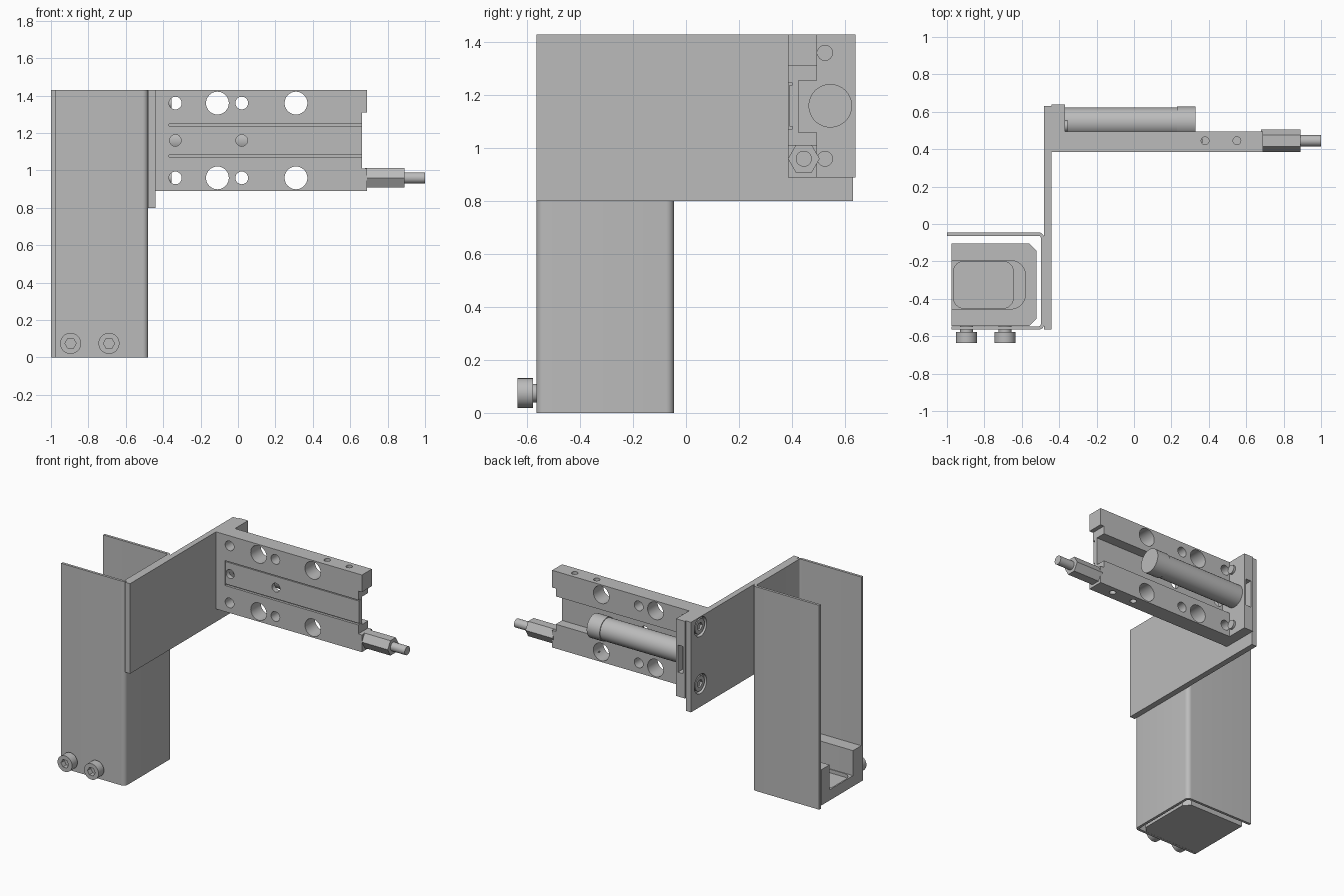
import bpy, bmesh, math
from mathutils import Vector

if "Cube" in bpy.data.objects:
    bpy.data.objects.remove(bpy.data.objects["Cube"])

metal = bpy.data.materials.new("grey metal")
metal.use_nodes = True
GREY = (0.5, 0.5, 0.5, 1)
metal.diffuse_color = GREY
metal.node_tree.nodes["Principled BSDF"].inputs["Base Color"].default_value = GREY


def prism(name, pts, axis, lo, hi):
    """Extrude a 2D outline along an axis; outline uses the other two axes in order."""
    bm = bmesh.new()

    def place(p, d):
        v = list(p)
        v.insert("xyz".index(axis), d)
        return bm.verts.new(v)
    a = [place(p, lo) for p in pts]
    b = [place(p, hi) for p in pts]
    bm.faces.new(a)
    bm.faces.new(b)
    for i in range(len(a)):
        j = (i + 1) % len(a)
        bm.faces.new((a[i], a[j], b[j], b[i]))
    bmesh.ops.recalc_face_normals(bm, faces=bm.faces)
    mesh = bpy.data.meshes.new(name)
    bm.to_mesh(mesh)
    bm.free()
    mesh.materials.append(metal)
    ob = bpy.data.objects.new(name, mesh)
    bpy.context.collection.objects.link(ob)
    return ob


def rod(name, centre, r, axis, lo, hi, sides=32):
    cx, cy = centre
    turn = [2 * math.pi * i / sides for i in range(sides)]
    return prism(name, [(cx + r * math.cos(t), cy + r * math.sin(t)) for t in turn], axis, lo, hi)


def box(name, x, y, z):
    return prism(name, [(x[0], y[0]), (x[1], y[0]), (x[1], y[1]), (x[0], y[1])], "z", *z)


def arc(cx, cy, r, start, end, n=6):
    """Points of an arc, angles in degrees."""
    angles = [math.radians(start + (end - start) * i / n) for i in range(n + 1)]
    return [(cx + r * math.cos(t), cy + r * math.sin(t)) for t in angles]


def cut(ob, cutters):
    for c in cutters:
        m = ob.modifiers.new("cut", "BOOLEAN")
        m.operation = "DIFFERENCE"
        m.solver = "EXACT"
        m.object = c
    bpy.context.view_layer.update()
    mesh = bpy.data.meshes.new_from_object(
        ob.evaluated_get(bpy.context.evaluated_depsgraph_get()))
    ob.modifiers.clear()
    ob.data = mesh
    for c in cutters:
        bpy.data.objects.remove(c)
    return ob


# Sheet metal channel, open towards -x
outline = ([(-1, -0.045)] + arc(-0.51, -0.075, 0.03, 90, 0) + arc(-0.51, -0.535, 0.03, 0, -90)
           + [(-0.975, -0.565), (-0.975, -0.547)] + arc(-0.51, -0.535, 0.012, -90, 0)
           + arc(-0.51, -0.075, 0.012, 0, 90) + [(-1, -0.063)])
prism("channel_column", outline, "z", 0, 1.43)

# Side arm plate with counterbored screw seats
SCREW_Y, LEVELS = 0.525, (0.96, 1.36)
arm = box("arm_plate", (-0.48, -0.44), (-0.565, 0.63), (0.8, 1.43))
cut(arm, [rod("bore", (SCREW_Y, z), 0.068, "x", -0.5, -0.455) for z in LEVELS])
for z in LEVELS:
    head = rod("arm_screw_head", (SCREW_Y, z), 0.052, "x", -0.475, -0.445)
    cut(head, [rod("socket", (SCREW_Y, z), 0.028, "x", -0.49, -0.46, 6)])
    tip = rod("arm_screw_tip", (SCREW_Y, z), 0.03, "x", -0.38, -0.355)

# Bottom insert block with stepped pocket open towards -x
block = prism("bottom_block", [(-0.975, -0.546), (-0.56, -0.546), (-0.52, -0.506), (-0.52, -0.145),
                               (-0.56, -0.105), (-0.975, -0.105)], "z", 0, 0.25)
pocket = ([(-1, -0.455)] + arc(-0.66, -0.375, 0.08, -90, 0)
          + arc(-0.66, -0.275, 0.08, 0, 90) + [(-1, -0.195)])
inner = (arc(-0.70, -0.395, 0.055, -90, 0) + arc(-0.70, -0.255, 0.055, 0, 90)
         + arc(-0.91, -0.255, 0.055, 90, 180) + arc(-0.91, -0.395, 0.055, 180, 270))
cut(block, [prism("pocket", pocket, "z", 0.075, 0.3), prism("inner", inner, "z", 0.05, 0.2)])

# Socket screws at the foot of the front wall
for x in (-0.895, -0.69):
    head = rod("foot_screw_head", (x, 0.075), 0.056, "y", -0.637, -0.577)
    cut(head, [rod("socket", (x, 0.075), 0.03, "y", -0.66, -0.6, 6)])
    rod("foot_screw_shank", (x, 0.075), 0.035, "y", -0.58, -0.54)

# Slide table: front centre band set back between two thin grooves, deep groove behind
FRONT, BACK = 0.385, 0.495
profile = [(FRONT, 0.89), (BACK, 0.89), (BACK, 1.06), (0.425, 1.06), (0.425, 1.255),
           (BACK, 1.255), (BACK, 1.43), (FRONT, 1.43), (FRONT, 1.247), (0.402, 1.247),
           (0.402, 1.238), (0.391, 1.238), (0.391, 1.082), (0.402, 1.082),
           (0.402, 1.073), (FRONT, 1.073)]
table = prism("slide_table", profile, "x", -0.44, 0.69)
holes = [box("end_notch", (0.662, 0.8), (0.3, 0.6), (1.01, 1.31))]
for z in LEVELS:
    for x, r in ((-0.335, 0.034), (-0.11, 0.061), (0.02, 0.034), (0.31, 0.061)):
        holes.append(rod("hole", (x, z), r, "y", 0.3, 0.6))
for x in (-0.335, 0.02):
    holes.append(rod("hole", (x, 1.16), 0.031, "y", 0.3, 0.6))
for x in (0.38, 0.55):
    for lo, hi in ((0.8, 0.93), (1.39, 1.5)):
        holes.append(rod("hole", (x, 0.445), 0.021, "z", lo, hi, 20))
cut(table, holes)

# End plate joining slide and arm, slotted on its rear edge
end = box("end_plate", (-0.44, -0.37), (0.385, 0.64), (0.89, 1.43))
cut(end, [box("slot", (-0.425, -0.385), (0.59, 0.7), (1.06, 1.25))])

# Air cylinder with a wider cap
AXIS = (0.545, 1.16)
rod("cylinder_body", AXIS, 0.077, "x", -0.38, 0.24, 48)
rod("cylinder_cap", AXIS, 0.082, "x", 0.23, 0.33, 48)

# Hexagonal stop with threaded tip
rod("hex_stop", (0.445, 0.96), 0.06, "x", 0.68, 0.89, 6)
rod("stop_tip", (0.445, 0.96), 0.03, "x", 0.88, 1.0)

# Smooth the round surfaces and keep the edges sharp
bpy.ops.object.select_all(action="DESELECT")
for ob in bpy.context.collection.objects:
    if ob.type == "MESH" and metal.name in ob.data.materials:
        ob.select_set(True)
        bpy.context.view_layer.objects.active = ob
bpy.ops.object.shade_smooth_by_angle(angle=math.radians(30))
